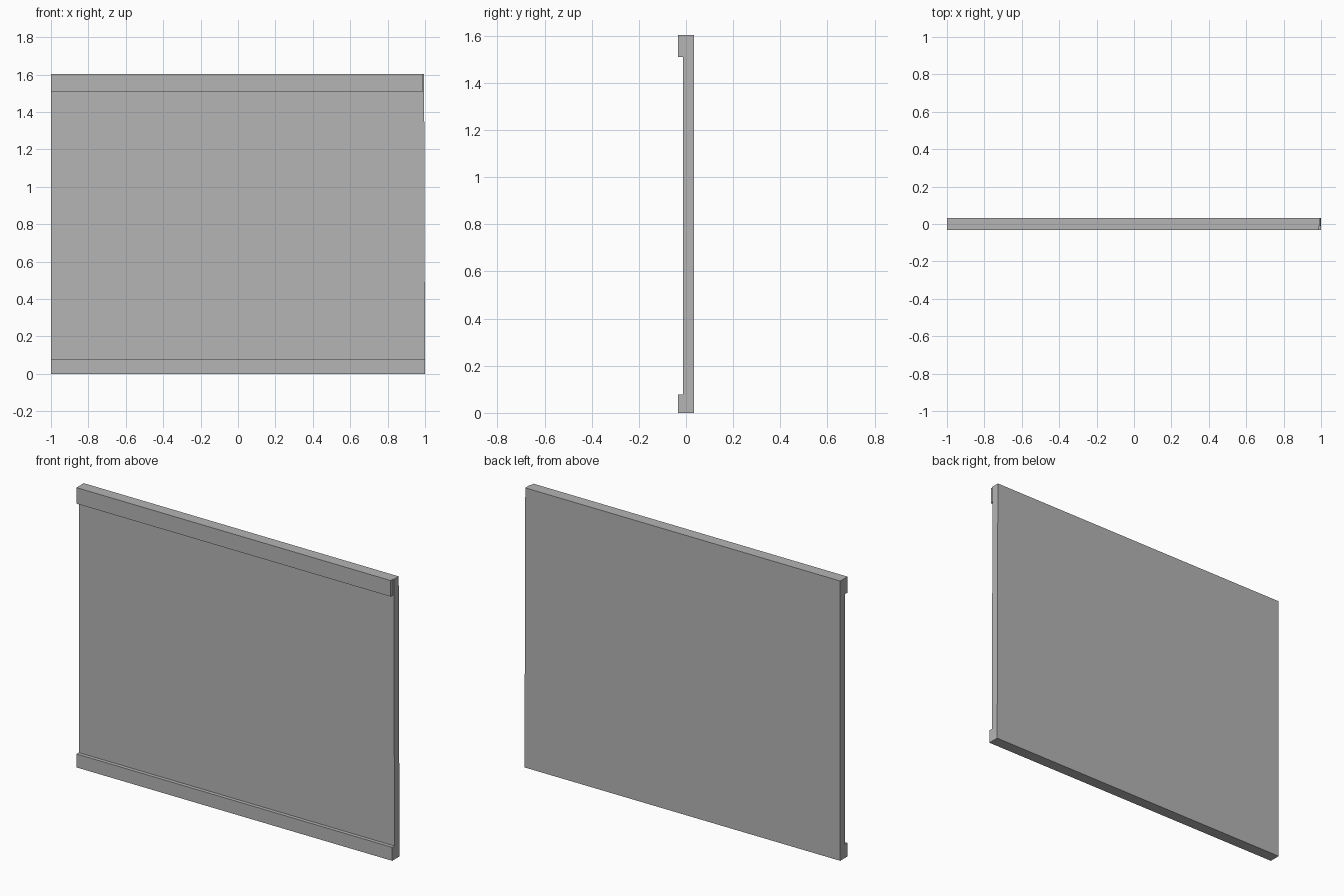
import bpy
import bmesh

cube = bpy.data.objects.get("Cube")
if cube:
    bpy.data.objects.remove(cube, do_unlink=True)

HEIGHT = 1.602
BACK, FACE, FRONT = 0.033, -0.012, -0.033

grey = bpy.data.materials.new("plain_grey")
grey.use_nodes = True
colour = (0.46, 0.46, 0.46, 1)
grey.diffuse_color = colour
grey.node_tree.nodes["Principled BSDF"].inputs["Base Color"].default_value = colour


def slab(name, z0, z1, y0, y1, right_bottom, right_top):
    """Extrude a four-sided front outline from y0 back to y1."""
    bm = bmesh.new()
    outline = [(-1, z0), (right_bottom, z0), (right_top, z1), (-1, z1)]
    face = bm.faces.new([bm.verts.new((x, y0, z)) for x, z in outline])
    extruded = bmesh.ops.extrude_face_region(bm, geom=[face])["geom"]
    verts = [v for v in extruded if isinstance(v, bmesh.types.BMVert)]
    bmesh.ops.translate(bm, verts=verts, vec=(0, y1 - y0, 0))
    bmesh.ops.recalc_face_normals(bm, faces=bm.faces)
    mesh = bpy.data.meshes.new(name)
    bm.to_mesh(mesh)
    bm.free()
    mesh.materials.append(grey)
    obj = bpy.data.objects.new(name, mesh)
    bpy.context.collection.objects.link(obj)


# Flat board, its right edge leaning in very slightly toward the top
slab("panel", 0, HEIGHT, FACE, BACK, 1, 0.995)
# Raised strips along the front of the board
slab("top_rail", 1.51, HEIGHT, FRONT, FACE, 0.99, 0.99)
slab("bottom_rail", 0, 0.077, FRONT, FACE, 1, 1)
